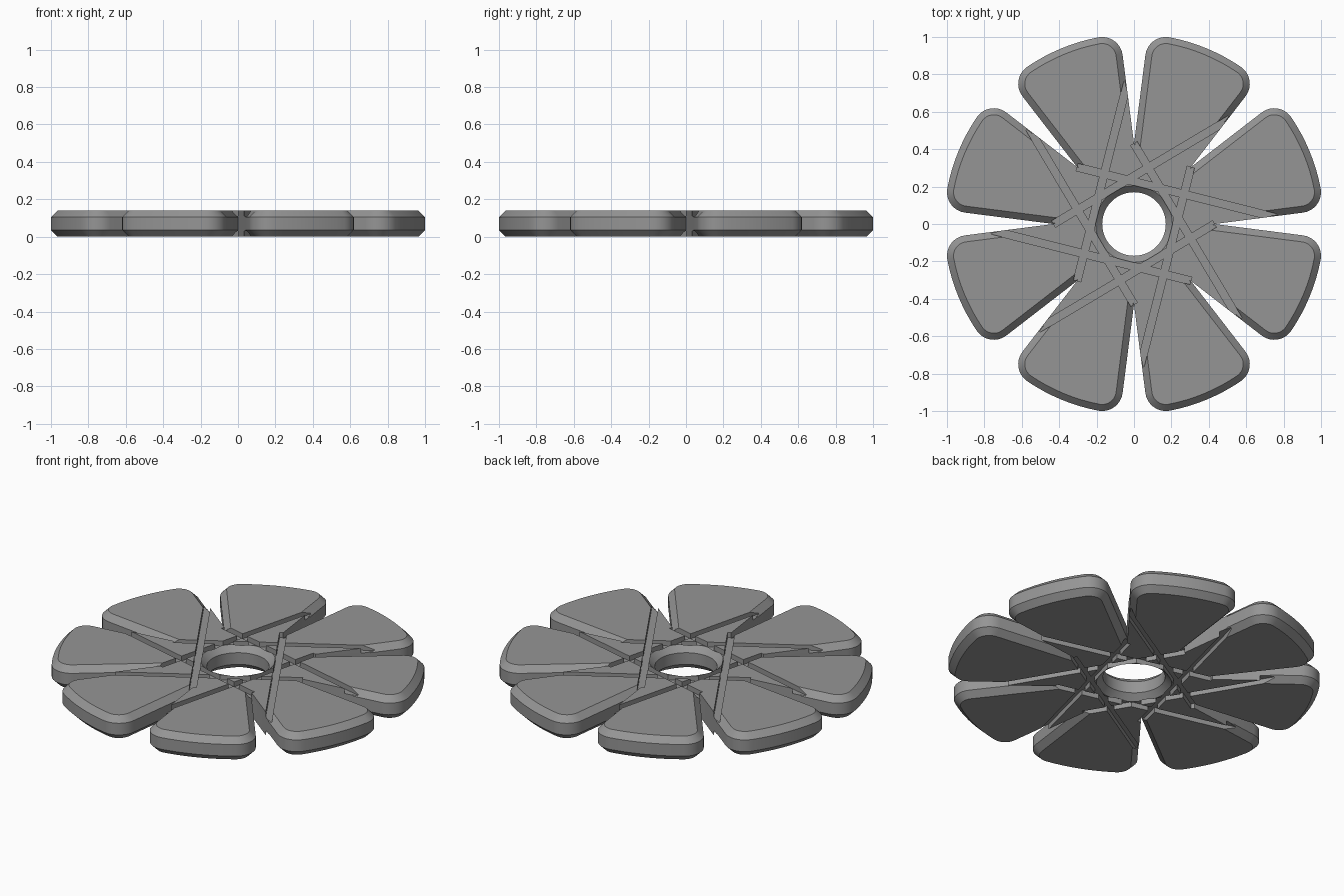
import bpy, bmesh, math
from mathutils import Vector, Matrix
from mathutils.geometry import intersect_line_line_2d

if "Cube" in bpy.data.objects:
    bpy.data.objects.remove(bpy.data.objects["Cube"])

H = 0.14        # thickness
C = 0.035       # chamfer size
N = 8           # petals
STEP = math.tau / N


def rot(p, k):
    a = k * STEP
    return Vector((p[0] * math.cos(a) - p[1] * math.sin(a),
                   p[0] * math.sin(a) + p[1] * math.cos(a)))


def loft(name, layers):
    """Closed solid from stacked (points, z) rings."""
    bm = bmesh.new()
    rings = [[bm.verts.new((p[0], p[1], z)) for p in pts] for pts, z in layers]
    n = len(rings[0])
    for a, b in zip(rings, rings[1:]):
        for i in range(n):
            j = (i + 1) % n
            bm.faces.new((a[i], a[j], b[j], b[i]))
    bm.faces.new(rings[0][::-1])
    bm.faces.new(rings[-1])
    bmesh.ops.recalc_face_normals(bm, faces=bm.faces)
    me = bpy.data.meshes.new(name)
    bm.to_mesh(me)
    bm.free()
    ob = bpy.data.objects.new(name, me)
    bpy.context.collection.objects.link(ob)
    return ob


def combine(target, other, op):
    m = target.modifiers.new("combine", 'BOOLEAN')
    m.operation, m.solver, m.object = op, 'EXACT', other
    bpy.context.view_layer.objects.active = target
    bpy.ops.object.modifier_apply(modifier=m.name)
    bpy.data.objects.remove(other)


# Petal side line, measured beside the gap on the +y axis
SLOPE, VALLEY = 0.128, 0.43
NORMAL = Vector((1, -SLOPE)).normalized()
CORNER, R_CORNER = Vector((0.17, 0.89)), 0.11


def petal_outline(inset):
    r = R_CORNER - inset
    half = [Vector((SLOPE * (0.25 - VALLEY), 0.25)) + NORMAL * inset]
    a0 = math.atan2(-NORMAL.y, -NORMAL.x)
    a1 = CORNER.angle_signed(Vector((1, 0)))
    a1 = math.atan2(CORNER.y, CORNER.x)
    for i in range(9):
        a = a0 + (a1 - a0) * i / 8
        half.append(CORNER + r * Vector((math.cos(a), math.sin(a))))
    # outer rim arc up to the petal axis
    rim, mid = CORNER.length + r, math.radians(67.5)
    for i in range(1, 5):
        a = a1 + (mid - a1) * i / 4
        half.append(rim * Vector((math.cos(a), math.sin(a))))
    c, s = math.cos(2 * mid), math.sin(2 * mid)
    mirrored = [Vector((c * p.x + s * p.y, s * p.x - c * p.y)) for p in half[:-1]]
    return half + mirrored[::-1]


# Star-shaped core with thin points reaching into the gaps
valley = Vector((0, VALLEY))
tip = Vector((SLOPE * (VALLEY - 0.74), 0.74))
far = rot(valley, 3)
elbow = intersect_line_line_2d(rot(tip, -3), rot(far, -3), rot(tip, -1), rot(far, -1))
star = []
for k in range(N):
    star += [rot(tip, -k), rot(valley, -k), rot(elbow, -k)]
wheel = loft("petal_wheel", [(star, 0), (star, H)])

# Chamfered petals
outer, inner = petal_outline(0), petal_outline(C)
for k in range(N):
    layers = [([rot(p, k) for p in pts], z)
              for pts, z in ((inner, 0), (outer, C), (outer, H - C), (inner, H))]
    combine(wheel, loft("petal", layers), 'UNION')

# Tangential grooves on both faces
d = (far - tip).normalized()
side = Vector((-d.y, d.x)) * 0.02
start = tip - d * 0.02
groove = [start - side, far - side, far + side, start + side]
for k in range(N):
    pts = [rot(p, k) for p in groove]
    for z0, z1 in ((-0.05, 0.03), (H - 0.03, H + 0.05)):
        combine(wheel, loft("groove_cutter", [(pts, z0), (pts, z1)]), 'DIFFERENCE')

# Flared centre hole
def circle(r):
    return [(r * math.cos(i * math.tau / 48), r * math.sin(i * math.tau / 48)) for i in range(48)]


hole = [(circle(0.24), -C), (circle(0.17), C), (circle(0.17), H - C), (circle(0.24), H + C)]
combine(wheel, loft("hole_cutter", hole), 'DIFFERENCE')

# Material and shading
grey = bpy.data.materials.new("grey")
grey.diffuse_color = (0.3, 0.3, 0.3, 1)
grey.use_nodes = True
grey.node_tree.nodes["Principled BSDF"].inputs["Base Color"].default_value = grey.diffuse_color
wheel.data.materials.clear()
wheel.data.materials.append(grey)
bpy.ops.object.select_all(action='DESELECT')
wheel.select_set(True)
bpy.context.view_layer.objects.active = wheel
bpy.ops.object.shade_smooth_by_angle(angle=math.radians(25))
